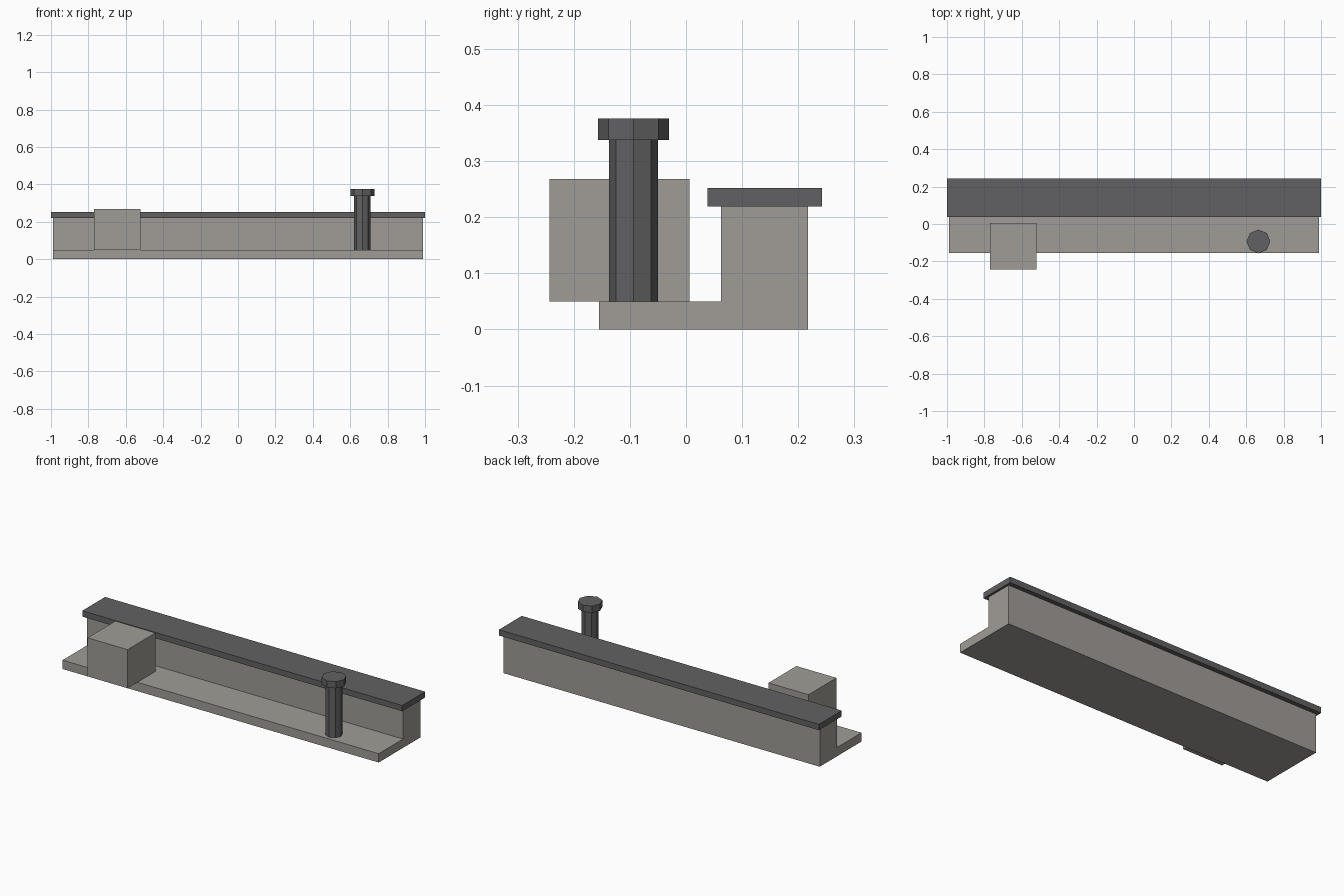
import bpy
import bmesh
from math import pi

cube = bpy.data.objects.get("Cube")
if cube:
    bpy.data.objects.remove(cube, do_unlink=True)


def make_material(name, color):
    mat = bpy.data.materials.new(name)
    mat.use_nodes = True
    mat.diffuse_color = color
    mat.node_tree.nodes["Principled BSDF"].inputs["Base Color"].default_value = color
    return mat


stone = make_material("warm grey stone", (0.35, 0.335, 0.31, 1))
dark = make_material("dark grey", (0.12, 0.12, 0.125, 1))


def add_object(name, bm, mat):
    bmesh.ops.recalc_face_normals(bm, faces=bm.faces)
    mesh = bpy.data.meshes.new(name)
    bm.to_mesh(mesh)
    bm.free()
    mesh.materials.append(mat)
    obj = bpy.data.objects.new(name, mesh)
    bpy.context.collection.objects.link(obj)
    return obj


def extrude_x(name, profile, x0, x1, mat):
    """Extrude a (y, z) outline from x0 to x1."""
    bm = bmesh.new()
    face = bm.faces.new([bm.verts.new((x0, y, z)) for y, z in profile])
    new = bmesh.ops.extrude_face_region(bm, geom=[face])["geom"]
    verts = [v for v in new if isinstance(v, bmesh.types.BMVert)]
    bmesh.ops.translate(bm, verts=verts, vec=(x1 - x0, 0, 0))
    # Restore the starting cap if the extrusion consumed it
    bmesh.ops.holes_fill(bm, edges=[e for e in bm.edges if e.is_boundary])
    return add_object(name, bm, mat)


def box(name, x, y, z, mat):
    outline = [(y[0], z[0]), (y[1], z[0]), (y[1], z[1]), (y[0], z[1])]
    return extrude_x(name, outline, x[0], x[1], mat)


def octagon_post(name, radius, z0, z1):
    bm = bmesh.new()
    bmesh.ops.create_cone(bm, cap_ends=True, segments=8, radius1=radius,
                          radius2=radius, depth=z1 - z0)
    bmesh.ops.translate(bm, verts=bm.verts, vec=(0.665, -0.0935, (z0 + z1) / 2))
    return add_object(name, bm, dark)


# Walkway and wall share one L-shaped section
extrude_x("walkway_and_wall",
          [(-0.155, 0), (0.217, 0), (0.217, 0.219), (0.062, 0.219),
           (0.062, 0.05), (-0.155, 0.05)], -0.988, 0.988, stone)

# Overhanging slab along the wall top
box("wall_coping", (-1, 1), (0.038, 0.242), (0.219, 0.252), dark)

# Block overhanging the walkway edge
box("block", (-0.77, -0.52), (-0.243, 0.006), (0.05, 0.268), stone)

# Bollard
octagon_post("bollard_shaft", 0.044, 0.05, 0.338)
octagon_post("bollard_cap", 0.0635, 0.338, 0.376)
